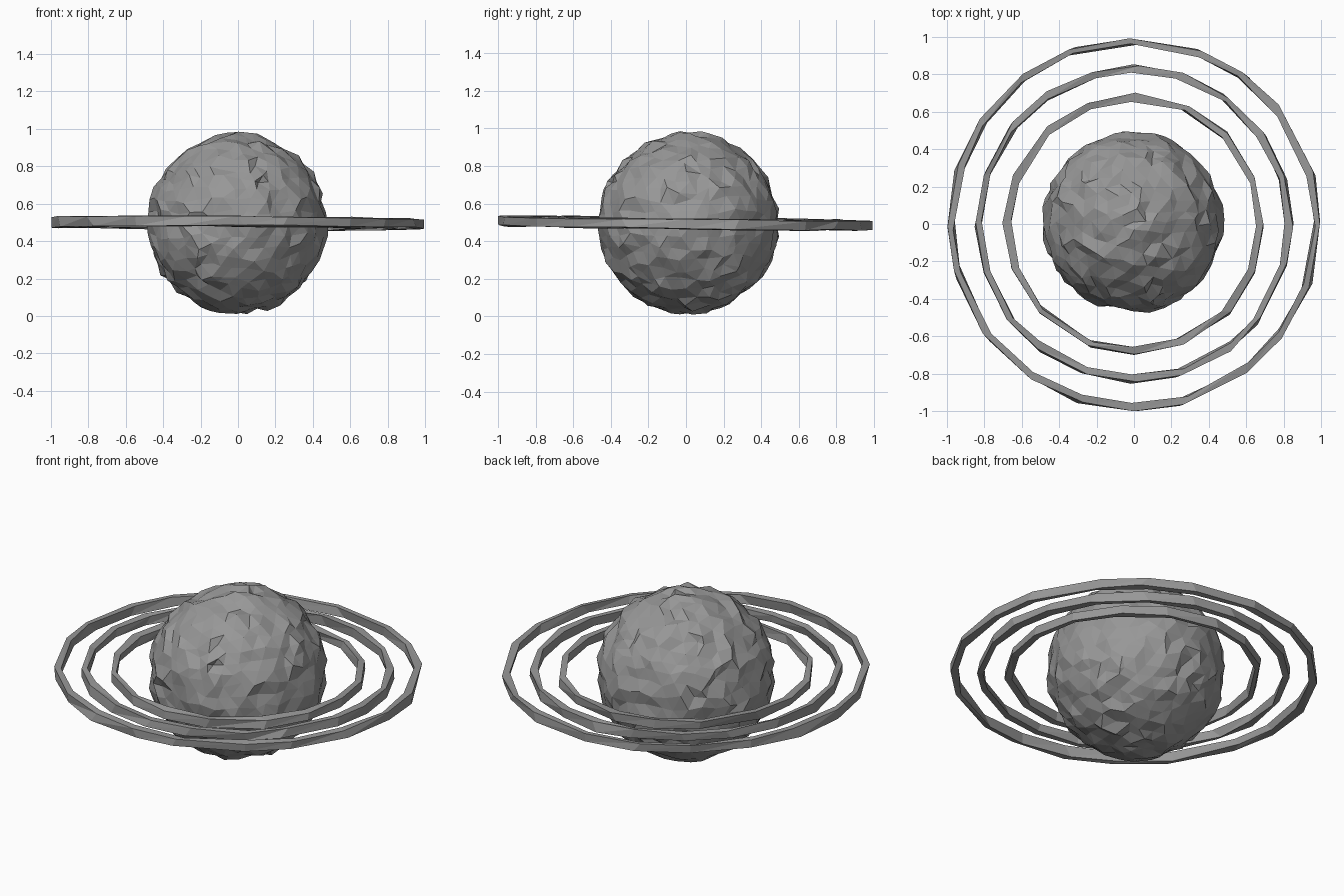
import bpy, bmesh, math, random
from mathutils import Vector, noise

if "Cube" in bpy.data.objects:
    bpy.data.objects.remove(bpy.data.objects["Cube"])

random.seed(7)

# Dark grey rock
rock = bpy.data.materials.new("dark_rock")
rock.diffuse_color = (0.31, 0.31, 0.31, 1)
rock.use_nodes = True
rock.node_tree.nodes["Principled BSDF"].inputs["Base Color"].default_value = rock.diffuse_color


def add_object(name, bm):
    bmesh.ops.recalc_face_normals(bm, faces=bm.faces)
    mesh = bpy.data.meshes.new(name)
    bm.to_mesh(mesh)
    bm.free()
    mesh.materials.append(rock)
    obj = bpy.data.objects.new(name, mesh)
    bpy.context.collection.objects.link(obj)
    return obj


def jitter(amount):
    return random.uniform(-amount, amount)


# Rocky planet: faceted sphere with small random bumps
def planet(name, centre, radius):
    bm = bmesh.new()
    bmesh.ops.create_icosphere(bm, subdivisions=4, radius=1)
    for v in bm.verts:
        d = v.co.normalized()
        bump = 0.006 * noise.noise(d * 4) + jitter(0.016)
        slide = Vector((jitter(0.018), jitter(0.018), jitter(0.018)))
        slide -= d * slide.dot(d)
        v.co = centre + d * (radius + bump) + slide
    return add_object(name, bm)


# Irregular polygonal ring with a four-sided section, slightly tilted
def ring(name, outer, inner, sides, height):
    bm = bmesh.new()
    loops = []
    for i in range(sides):
        a = 2 * math.pi * i / sides
        if i % (sides // 4):
            a += jitter(0.05)
        loop = []
        for r, h in ((outer, -1), (outer, 1), (inner, 1), (inner, -1)):
            b = a + jitter(0.035)
            rr = r + (random.uniform(-0.016, 0) if r == outer else jitter(0.009))
            x, y = rr * math.cos(b), rr * math.sin(b)
            z = 0.496 - 0.006 * x - 0.012 * y + h * height / 2 + jitter(0.006)
            loop.append(bm.verts.new((x, y, z)))
        loops.append(loop)
    for i in range(sides):
        p, q = loops[i], loops[(i + 1) % sides]
        for k in range(4):
            n = (k + 1) % 4
            bm.faces.new((p[k], q[k], q[n]))
            bm.faces.new((p[k], q[n], p[n]))
    return add_object(name, bm)


planet("planet", Vector((-0.005, 0.01, 0.494)), 0.479)
for name, outer, inner, sides in (("inner_ring", 0.706, 0.660, 16),
                                  ("middle_ring", 0.855, 0.812, 20),
                                  ("outer_ring", 1.006, 0.962, 20)):
    ring(name, outer, inner, sides, 0.05)
